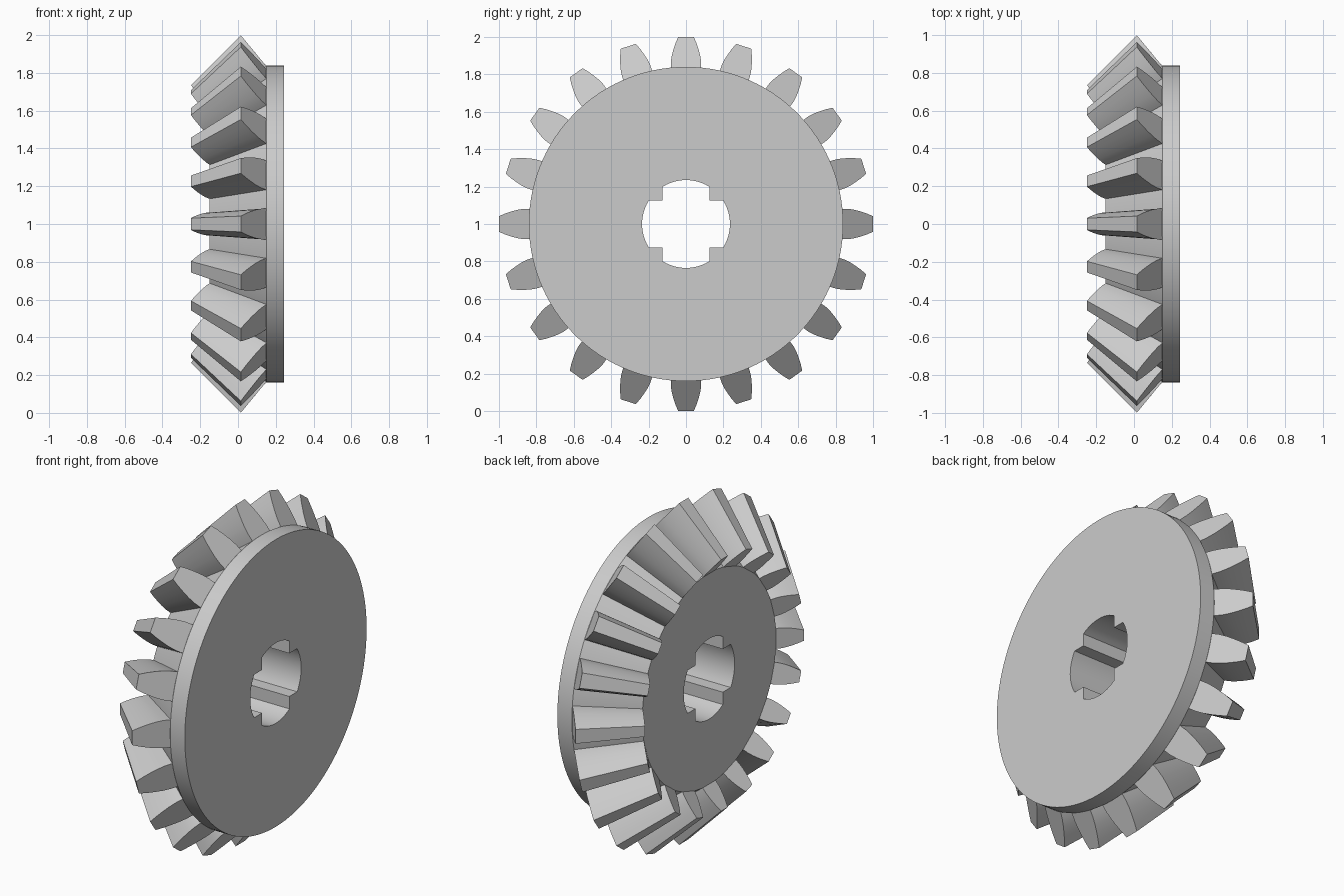
import bpy, bmesh, math

cube = bpy.data.objects.get("Cube")
if cube:
    bpy.data.objects.remove(cube, do_unlink=True)

TEETH = 20
APEX = -0.985            # point on the axis where all tooth lines meet
ROOT_X, ROOT_R = 0.15, 0.84
TIP_X, TIP_R = 0.015, 1.0
SMALL = 0.7357           # size of the small tooth end against the large one
DISC_X = 0.244

steel = bpy.data.materials.new("grey steel")
steel.use_nodes = True
GREY = (0.6, 0.6, 0.6, 1)
steel.diffuse_color = GREY
steel.node_tree.nodes["Principled BSDF"].inputs["Base Color"].default_value = GREY


def make_object(name, bm):
    bmesh.ops.recalc_face_normals(bm, faces=bm.faces)
    mesh = bpy.data.meshes.new(name)
    bm.to_mesh(mesh)
    bm.free()
    mesh.materials.append(steel)
    ob = bpy.data.objects.new(name, mesh)
    ob.location.z = 1
    bpy.context.collection.objects.link(ob)
    return ob


def activate(ob):
    bpy.ops.object.select_all(action='DESELECT')
    ob.select_set(True)
    bpy.context.view_layer.objects.active = ob


def polar(x, r, a):
    return (x, r * math.sin(a), r * math.cos(a))


def loft(bm, rings):
    """Skin closed rings of points and cap both ends."""
    rings = [[bm.verts.new(p) for p in ring] for ring in rings]
    n = len(rings[0])
    for a, b in zip(rings, rings[1:]):
        for i in range(n):
            j = (i + 1) % n
            bm.faces.new((a[i], a[j], b[j], b[i]))
    bm.faces.new(rings[0])
    bm.faces.new(rings[-1])


# Gear body: conical hub and backing disc
SEG = 120
small_x = APEX + SMALL * (ROOT_X - APEX)
bm = bmesh.new()
loft(bm, [[polar(x, r, math.tau * i / SEG) for i in range(SEG)]
          for x, r in ((small_x, SMALL * ROOT_R), (ROOT_X, ROOT_R), (DISC_X, ROOT_R))])
body = make_object("gear_body", bm)

# Bore cutter: round hole with four square corner keys
BORE, KEY = 0.235, 0.126
half = math.asin(KEY / BORE)
outline = []
for q in range(4):
    turn = q * math.pi / 2
    for i in range(13):
        outline.append((BORE, turn - half + 2 * half * i / 12))
    outline.append((KEY * math.sqrt(2), turn + math.pi / 4))
bm = bmesh.new()
loft(bm, [[polar(x, r, a) for r, a in outline] for x in (-0.5, 0.5)])
cutter = make_object("bore_cutter", bm)
cutter.hide_render = True
cut = body.modifiers.new("bore", 'BOOLEAN')
cut.operation = 'DIFFERENCE'
cut.solver = 'EXACT'
cut.object = cutter
activate(body)
bpy.ops.object.modifier_apply(modifier=cut.name)
bpy.data.objects.remove(cutter, do_unlink=True)

# Teeth: bulging flanks that shrink towards the cone apex
flank = [(-0.1, 0.08), (0, 0.081), (0.2, 0.081), (0.4, 0.076),
         (0.6, 0.067), (0.8, 0.056), (1, 0.042)]
section = flank + [(t, -w) for t, w in reversed(flank)]
bm = bmesh.new()
for k in range(TEETH):
    turn = math.tau * k / TEETH
    rings = []
    for s in (1, SMALL):
        ring = []
        for t, w in section:
            x = ROOT_X + (TIP_X - ROOT_X) * t
            r = ROOT_R + (TIP_R - ROOT_R) * t
            ring.append(polar(APEX + s * (x - APEX), s * r, turn + w / r))
        rings.append(ring)
    loft(bm, rings)
teeth = make_object("gear_teeth", bm)

for ob in (body, teeth):
    activate(ob)
    bpy.ops.object.shade_smooth_by_angle(angle=math.radians(25))
